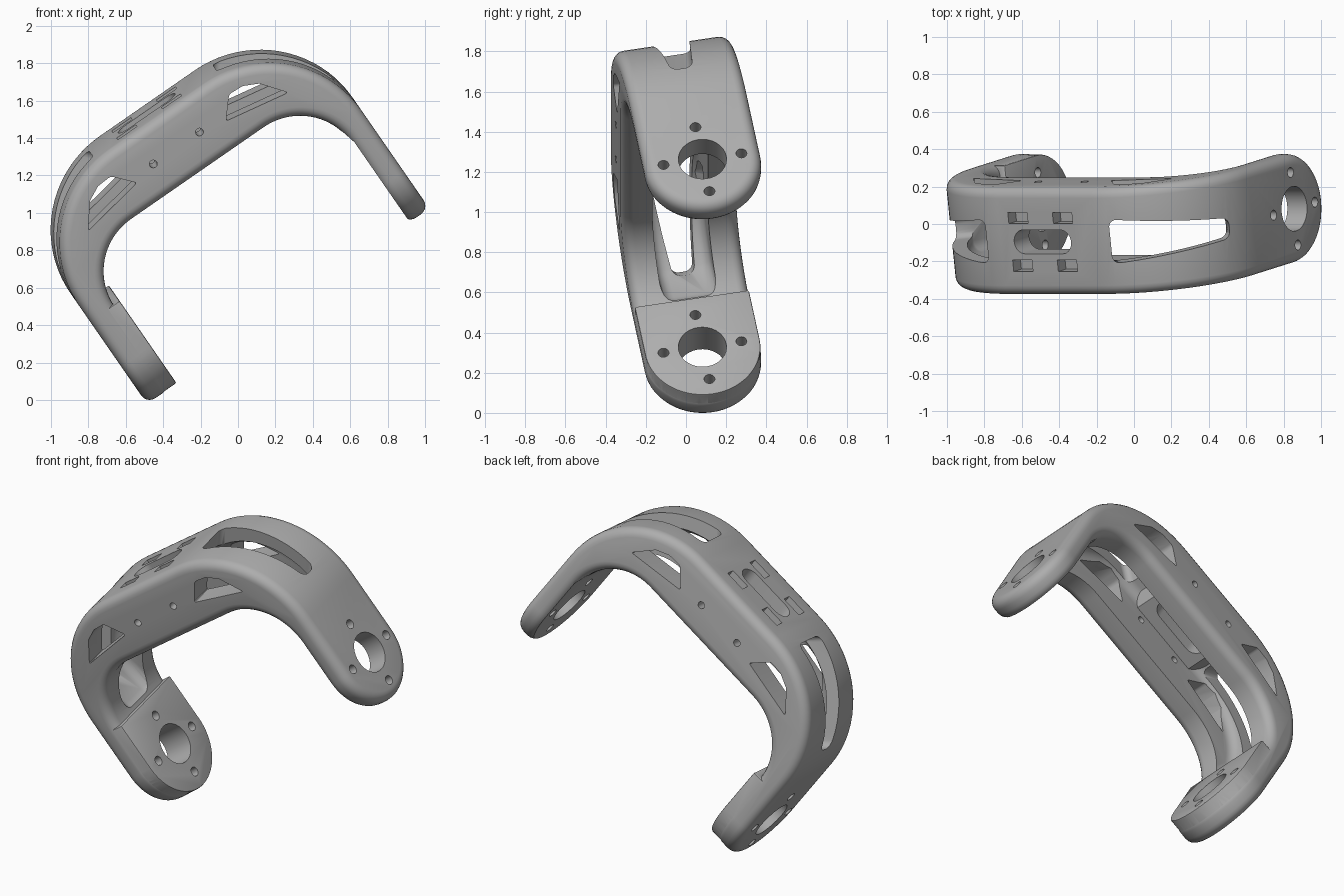
import bpy, bmesh, math
from mathutils import Matrix, Vector

cube = bpy.data.objects.get("Cube")
if cube:
    bpy.data.objects.remove(cube, do_unlink=True)

# One plain grey material
grey = bpy.data.materials.new("grey_plastic")
grey.use_nodes = True
colour = (0.42, 0.42, 0.42, 1)
grey.diffuse_color = colour
shader = next(n for n in grey.node_tree.nodes if n.type == 'BSDF_PRINCIPLED')
shader.inputs["Base Color"].default_value = colour
shader.inputs["Roughness"].default_value = 0.6

HALF = 0.918      # half span across the legs
TOP = 1.003       # bridge height above the foot holes
ROUND = 0.61      # outer shoulder radius
WEB = 0.08        # thickness of the outer wall
WIDTH = 0.292     # half width of the band
helpers = []

# Axis mappings: (2D a, 2D b, depth) -> local point
def along_y(a, b, d): return Vector((a, d, b))
def along_x(a, b, d): return Vector((d, a, b))
def along_z(a, b, d): return Vector((a, b, d))
def along_diagonal(side):
    # a runs down the corner, b across the band, depth outwards
    def place(a, b, d):
        k = math.sqrt(0.5)
        return Vector((side * (0.41 + (a + d) * k), b, TOP + (d - a) * k))
    return place


def prism(name, pts, place, d0, d1, bevel=0.0, segments=5, helper=True):
    bm = bmesh.new()
    rings = [[bm.verts.new(place(a, b, d)) for a, b in pts] for d in (d0, d1)]
    n = len(pts)
    bm.faces.new(rings[0])
    bm.faces.new(rings[1])
    for i in range(n):
        j = (i + 1) % n
        bm.faces.new((rings[0][i], rings[0][j], rings[1][j], rings[1][i]))
    bmesh.ops.recalc_face_normals(bm, faces=bm.faces)
    mesh = bpy.data.meshes.new(name)
    bm.to_mesh(mesh)
    bm.free()
    ob = bpy.data.objects.new(name, mesh)
    bpy.context.collection.objects.link(ob)
    if bevel:
        add_bevel(ob, bevel, segments)
    if helper:
        ob.hide_render = True
        helpers.append(ob)
    return ob


def add_bevel(ob, width, segments=5):
    m = ob.modifiers.new("rounding", 'BEVEL')
    m.width, m.segments = width, segments
    m.limit_method, m.angle_limit = 'ANGLE', math.radians(40)


def combine(ob, other, operation):
    m = ob.modifiers.new(operation.lower(), 'BOOLEAN')
    m.object, m.operation, m.solver = other, operation, 'EXACT'


def arc(cx, cy, r, a0, a1, n=20):
    steps = [math.radians(a0 + (a1 - a0) * i / n) for i in range(n + 1)]
    return [(cx + r * math.cos(t), cy + r * math.sin(t)) for t in steps]


def circle(cx, cy, r, n=32):
    return arc(cx, cy, r, 0, 360, n)[:-1]


def rectangle(cx, cy, w, h):
    return [(cx + sx * w / 2, cy + sy * h / 2)
            for sx, sy in ((-1, -1), (1, -1), (1, 1), (-1, 1))]


def arch(half, top, r, foot):
    # right half of an arch with a round shoulder, then its mirror
    right = [(half, foot)] + arc(half - r, top - r, r, 0, 90)
    return right + [(-a, b) for a, b in reversed(right)]


# Band: arch profile trimmed to round feet
outer = arch(HALF, TOP, ROUND, -0.5)
inner = [(a + 0.006, b) for a, b in arch(0.77, 0.622, 0.34, -0.5)]
bracket = prism("bracket", outer + inner[::-1], along_y, -0.4, 0.4, helper=False)
stadium = arc(0, 0, WIDTH, 180, 360, 40) + [(WIDTH, 1.3), (-WIDTH, 1.3)]
combine(bracket, prism("foot_trim", stadium, along_x, -1.5, 1.5), 'INTERSECT')
add_bevel(bracket, 0.055, 5)

# Hollow channel on the inside, with a soft floor
channel = [(0.765, 0.3)] + arc(HALF - ROUND, TOP - ROUND, ROUND - WEB, 14, 90)
channel += [(-a, b) for a, b in reversed(channel)]
combine(bracket, prism("channel", channel, along_y, -0.14, 0.14, 0.06, 5), 'DIFFERENCE')

# Thicker mounting plate under the bridge
plate = [(-0.34, 0.95), (-0.26, 0.86), (0.2, 0.86), (0.28, 0.95)]
combine(bracket, prism("mount_plate", plate, along_y, -0.17, 0.17), 'UNION')

# Raised pad on one foot, flat recess on the other
pad = arc(0, 0, 0.289, 180, 360, 40) + [(0.289, 0.3), (-0.289, 0.3)]
combine(bracket, prism("foot_pad", pad, along_x, -0.85, -0.725, 0.008, 2), 'UNION')
recess = [(0.6, -0.5), (0.79, -0.5), (0.79, 0.28), (0.77, 0.36), (0.6, 0.36)]
combine(bracket, prism("foot_recess", recess, along_y, -0.5, 0.5), 'DIFFERENCE')

# Windows through the shoulders and the side walls
for side in (-1, 1):
    slot = [(0, -0.12), (0.64, -0.055), (0.64, 0.055), (0, 0.12)]
    cut = prism("shoulder_window", slot, along_diagonal(side), -0.24, 0.5, 0.04)
    combine(bracket, cut, 'DIFFERENCE')
    tri = [(side * a, b) for a, b in
           ((0.29, 0.775), (0.385, 0.885), (0.47, 0.88), (0.55, 0.84), (0.65, 0.71))]
    cut = prism("side_window", tri, along_y, -0.5, 0.5, 0.015, 3)
    combine(bracket, cut, 'DIFFERENCE')

# Foot holes: one bore with four screw holes on each side
bores = [(0, 0, 0.12)] + [(0.197 * a, 0.197 * b, 0.027)
                          for a, b in ((1, 0), (-1, 0), (0, 1), (0, -1))]
for a, b, r in bores:
    combine(bracket, prism("foot_hole", circle(a, b, r), along_x, -1.5, 1.5), 'DIFFERENCE')

# Small side screw holes
for a in (-0.16, 0.14):
    cut = prism("side_hole", circle(a, 0.808, 0.021, 20), along_y, -0.5, 0.5)
    combine(bracket, cut, 'DIFFERENCE')

# Bridge slot and four strap pockets
slot = arc(0.085, 0, 0.065, -90, 90, 14) + arc(-0.155, 0, 0.065, 90, 270, 14)
combine(bracket, prism("bridge_slot", slot, along_z, 0.7, 1.2), 'DIFFERENCE')
for a in (-0.18, 0.11):
    for b in (-0.13, 0.13):
        cut = prism("strap_pocket", rectangle(a, b, 0.125, 0.062), along_z, 0.93, 1.2)
        combine(bracket, cut, 'DIFFERENCE')

# Bake the modifiers, then drop the helpers
bpy.context.view_layer.update()
deps = bpy.context.evaluated_depsgraph_get()
mesh = bpy.data.meshes.new_from_object(bracket.evaluated_get(deps))
bracket.modifiers.clear()
bracket.data = mesh
for ob in helpers:
    bpy.data.objects.remove(ob, do_unlink=True)

# Tilt the bracket into its resting pose, centred on the ground
mesh.transform(Matrix.Rotation(math.radians(-34.7), 4, 'Y')
               @ Matrix.Rotation(math.radians(10.2), 4, 'X'))
xs, ys, zs = zip(*(v.co for v in mesh.vertices))
mesh.transform(Matrix.Translation((-(min(xs) + max(xs)) / 2,
                                   -(min(ys) + max(ys)) / 2, -min(zs))))
mesh.materials.clear()
mesh.materials.append(grey)
for p in mesh.polygons:
    p.material_index = 0

bpy.ops.object.select_all(action='DESELECT')
bpy.context.view_layer.objects.active = bracket
bracket.select_set(True)
bpy.ops.object.shade_smooth_by_angle(angle=math.radians(35))
